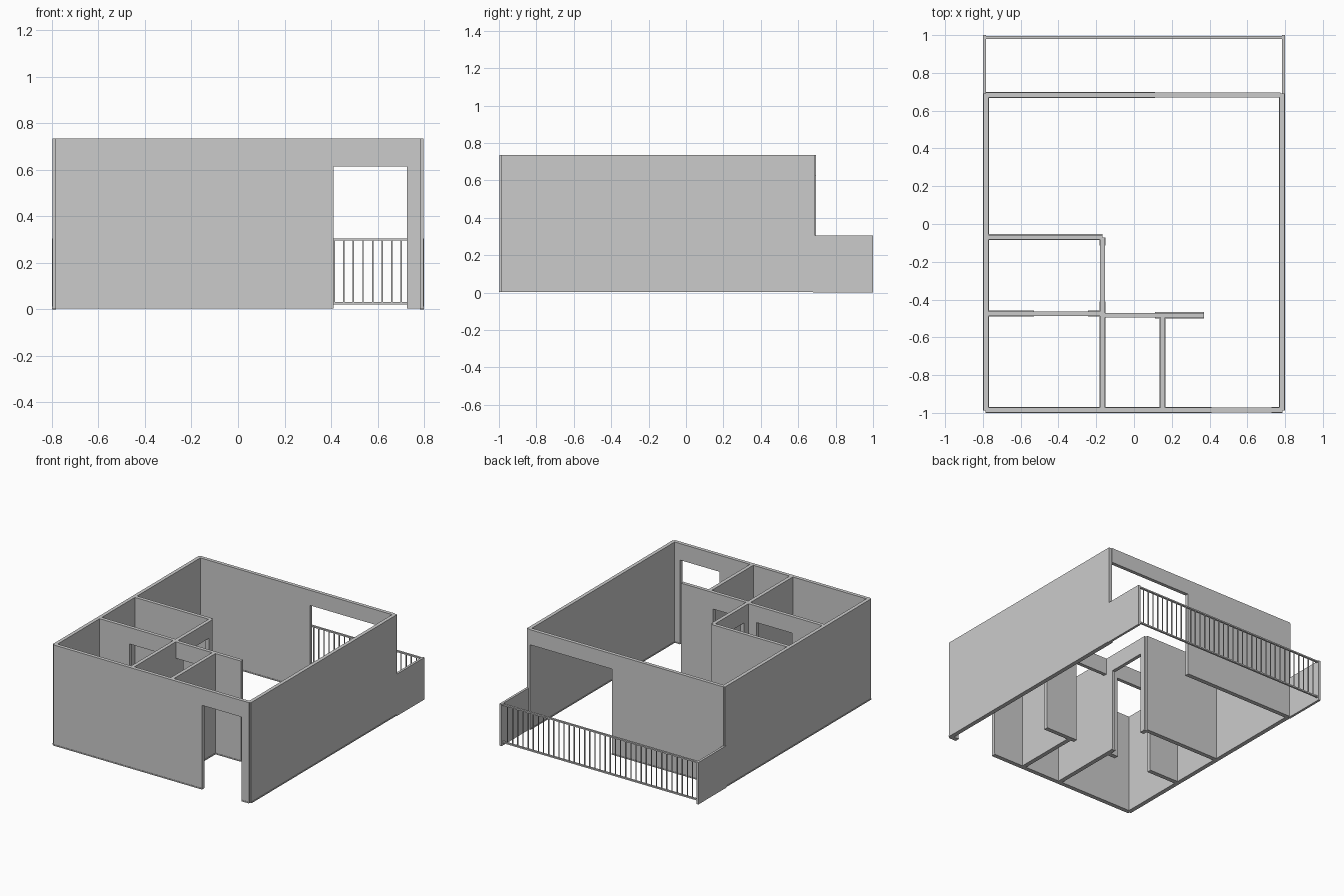
import bpy
import bmesh
from mathutils import Vector

cube = bpy.data.objects.get("Cube")
if cube:
    bpy.data.objects.remove(cube, do_unlink=True)

grey = bpy.data.materials.new("wall_grey")
grey.use_nodes = True
colour = (0.6, 0.6, 0.6, 1)
grey.diffuse_color = colour
grey.node_tree.nodes["Principled BSDF"].inputs["Base Color"].default_value = colour

BASE, TOP, HEAD = 0.004, 0.735, 0.615
THICK, SILL = 0.026, 0.008


def finish(name, bm):
    bmesh.ops.recalc_face_normals(bm, faces=bm.faces)
    mesh = bpy.data.meshes.new(name)
    bm.to_mesh(mesh)
    bm.free()
    mesh.materials.append(grey)
    obj = bpy.data.objects.new(name, mesh)
    bpy.context.collection.objects.link(obj)
    return obj


def add_box(bm, low, high):
    low, high = Vector(low), Vector(high)
    verts = bmesh.ops.create_cube(bm, size=1)["verts"]
    for v in verts:
        v.co = (low + high) / 2 + v.co * (high - low)


def box(name, low, high):
    bm = bmesh.new()
    add_box(bm, low, high)
    return finish(name, bm)


def wall(name, axis, centre, start, end, door=None, head=HEAD):
    """Extruded elevation with an optional doorway, plus a slightly wider sill."""
    def at(along, across, z):
        return (along, across, z) if axis == "x" else (across, along, z)

    if door:
        a, b = door
        outline = []
        if a > start:
            outline += [(start, BASE), (a, BASE)]
        outline += [(max(a, start), head), (min(b, end), head)]
        if b < end:
            outline += [(b, BASE), (end, BASE)]
        runs = [(start, a), (b, end)]
    else:
        outline = [(start, BASE), (end, BASE)]
        runs = [(start, end)]
    outline += [(end, TOP), (start, TOP)]

    bm = bmesh.new()
    face = bm.faces.new([bm.verts.new(at(s, centre - THICK / 2, z)) for s, z in outline])
    grown = bmesh.ops.extrude_face_region(bm, geom=[face])["geom"]
    moved = [g for g in grown if isinstance(g, bmesh.types.BMVert)]
    bmesh.ops.translate(bm, verts=moved, vec=at(0, THICK, 0))
    half = THICK / 2 + 0.003
    for a, b in runs:
        if b - a > 0.001:
            add_box(bm, at(a, centre - half, BASE), at(b, centre + half, BASE + SILL))
    return finish(name, bm)


# Outer walls
wall("front_wall", "x", -0.984, -0.787, 0.787, door=(0.41, 0.727))
wall("back_wall", "x", 0.682, -0.787, 0.775, door=(0.11, 0.775), head=0.625)
wall("right_wall", "y", -0.784, -0.987, 0.69)
wall("left_wall", "y", 0.784, -0.987, 0.69)

# Partition walls
wall("bedroom_wall", "x", -0.07, -0.772, -0.166)
wall("corridor_wall", "y", -0.166, -0.972, -0.072, door=(-0.41, -0.115))
wall("middle_wall", "x", -0.475, -0.772, -0.178, door=(-0.53, -0.243))
wall("hall_wall", "x", -0.483, -0.154, 0.37, door=(-0.154, 0.11))
wall("entry_wall", "y", 0.152, -0.972, -0.495)

# Balcony side panels
for side, x in (("right", -0.7915), ("left", 0.7915)):
    box(side + "_balcony_panel", (x - 0.0085, 0.68, 0), (x + 0.0085, 1, 0.305))

# Balcony railing
for label, z in (("top", 0.295), ("bottom", 0.022)):
    box(label + "_rail", (-0.785, 0.98, z), (0.785, 0.994, z + 0.01))
bm = bmesh.new()
count = 38
for i in range(1, count):
    x = -0.785 + 1.57 * i / count
    add_box(bm, (x - 0.003, 0.984, 0.03), (x + 0.003, 0.99, 0.297))
finish("balusters", bm)
